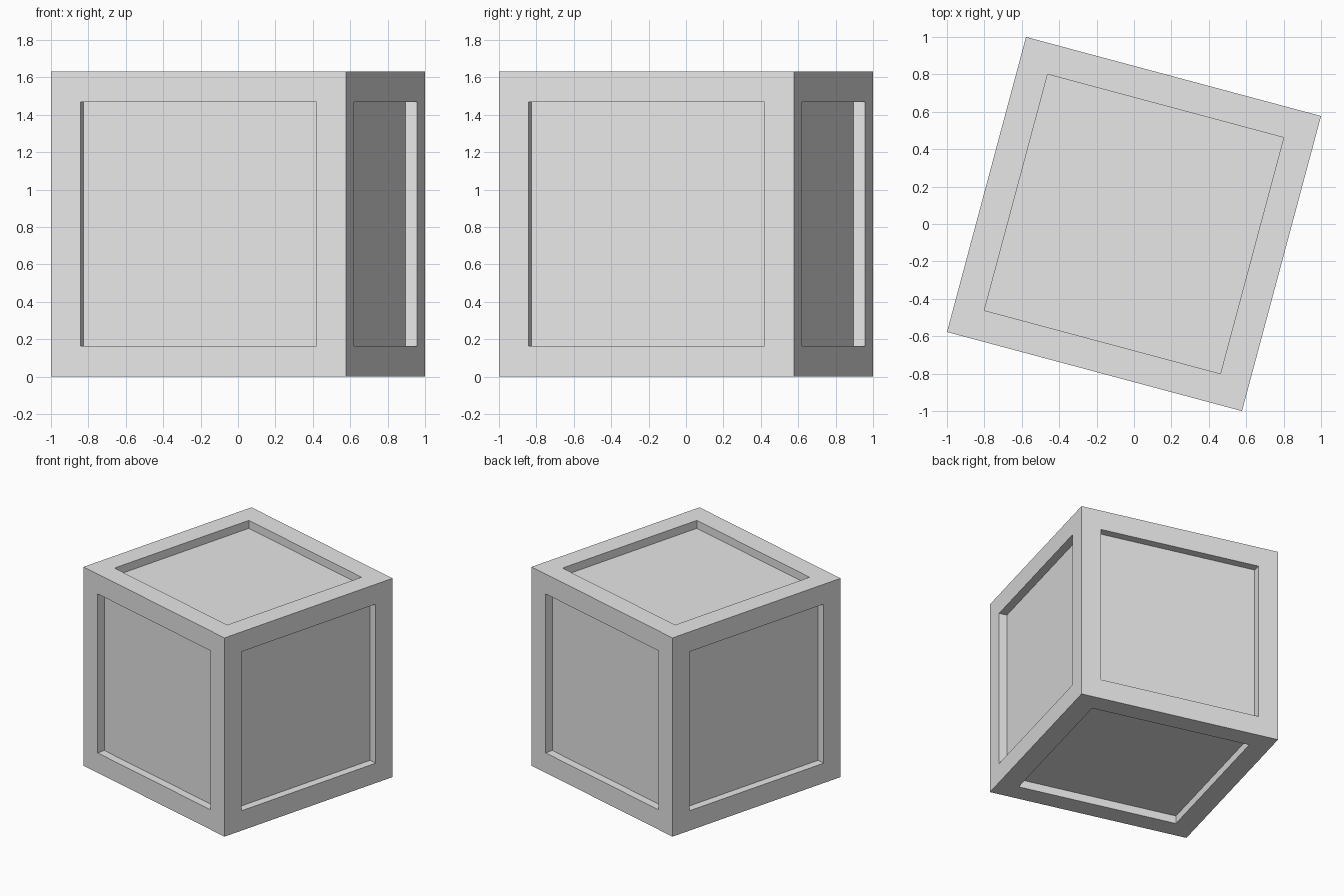
import bpy
import bmesh
from math import radians
from mathutils import Matrix

old = bpy.data.objects.get("Cube")
if old:
    bpy.data.objects.remove(old, do_unlink=True)

SIDE = 1.633           # edge length of the crate
BORDER = SIDE * 0.1    # width of the frame around each panel
DEPTH = SIDE * 0.04    # how far each panel sits back
TURN = radians(-15)    # crate is turned about the vertical

# Plain grey material
grey = bpy.data.materials.new("light_grey")
grey.use_nodes = True
colour = (0.8, 0.8, 0.8, 1)
grey.diffuse_color = colour
grey.node_tree.nodes["Principled BSDF"].inputs["Base Color"].default_value = colour

# Crate body with a recessed square panel on all six sides
bm = bmesh.new()
bmesh.ops.create_cube(bm, size=SIDE)
panels = list(bm.faces)
bmesh.ops.inset_individual(bm, faces=panels, thickness=BORDER, use_even_offset=True)

# Extrude each panel straight inwards so the recess walls stay square
for panel in panels:
    inward = -panel.normal.copy() * DEPTH
    result = bmesh.ops.extrude_discrete_faces(bm, faces=[panel])
    bmesh.ops.translate(bm, verts=result["faces"][0].verts, vec=inward)

bmesh.ops.recalc_face_normals(bm, faces=bm.faces)
bm.transform(Matrix.Translation((0, 0, SIDE / 2)) @ Matrix.Rotation(TURN, 4, "Z"))

mesh = bpy.data.meshes.new("crate")
bm.to_mesh(mesh)
bm.free()
mesh.materials.append(grey)
crate = bpy.data.objects.new("crate", mesh)
bpy.context.collection.objects.link(crate)
